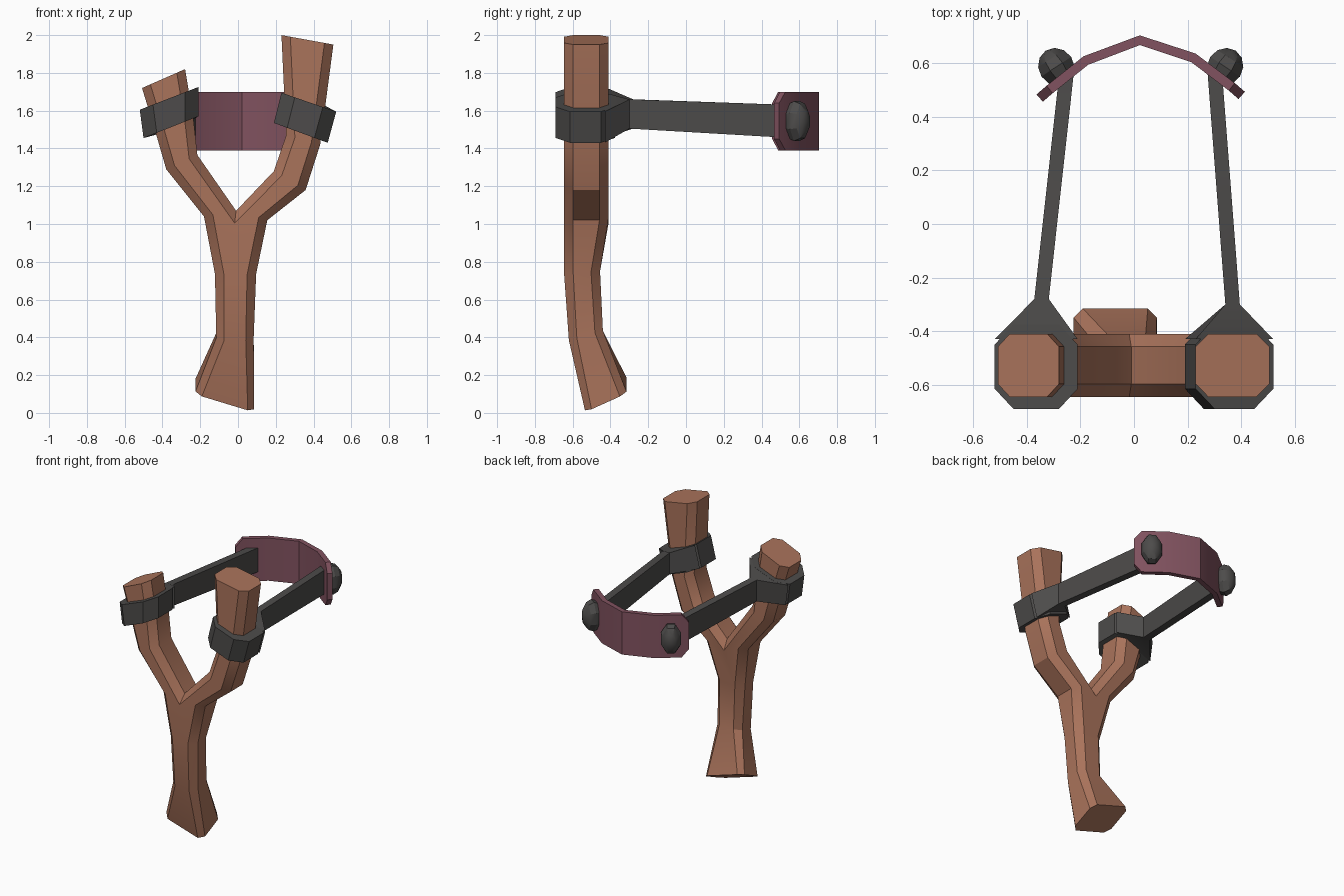
import bpy, bmesh, math
from mathutils import Vector, Matrix

if "Cube" in bpy.data.objects:
    bpy.data.objects.remove(bpy.data.objects["Cube"])


def material(name, rgb):
    m = bpy.data.materials.new(name)
    m.diffuse_color = (*rgb, 1)
    m.use_nodes = True
    m.node_tree.nodes["Principled BSDF"].inputs["Base Color"].default_value = m.diffuse_color
    return m


WOOD = material("brown wood", (0.40, 0.172, 0.105))
RUBBER = material("dark rubber", (0.074, 0.071, 0.069))
LEATHER = material("plum leather", (0.22, 0.085, 0.115))


def finish(name, bm, mat, angle=30):
    bmesh.ops.recalc_face_normals(bm, faces=bm.faces)
    me = bpy.data.meshes.new(name)
    bm.to_mesh(me)
    bm.free()
    ob = bpy.data.objects.new(name, me)
    bpy.context.collection.objects.link(ob)
    me.materials.append(mat)
    bpy.ops.object.select_all(action='DESELECT')
    ob.select_set(True)
    bpy.context.view_layer.objects.active = ob
    bpy.ops.object.shade_smooth_by_angle(angle=math.radians(angle))
    return ob


def ring(bm, L, R, y0, y1, c, slope=0.0):
    """Chamfered rectangle from L to R (x, z), between depths y0 and y1."""
    L, R = Vector(L), Vector(R)
    d = (R - L).normalized() * c
    ym = (y0 + y1) / 2
    pts = [(L + d, y0), (R - d, y0), (R, y0 + c), (R, y1 - c),
           (R - d, y1), (L + d, y1), (L, y1 - c), (L, y0 + c)]
    return [bm.verts.new((p.x, y, p.y + slope * (y - ym))) for p, y in pts]


def bridge(bm, rings):
    for a, b in zip(rings, rings[1:]):
        n = len(a)
        for i in range(n):
            j = (i + 1) % n
            bm.faces.new((a[i], a[j], b[j], b[i]))


# Forked wooden frame: handle rings, then two arms sharing the crotch points
bm = bmesh.new()
handle = [
    ring(bm, (-0.225, 0.147), (0.085, 0.053), -0.535, -0.315, 0.035, 0.45),
    ring(bm, (-0.115, 0.41), (0.083, 0.41), -0.62, -0.44, 0.042, 0.28),
    ring(bm, (-0.122, 0.74), (0.096, 0.74), -0.645, -0.455, 0.048, 0.1),
]
bridge(bm, handle)
bm.faces.new(handle[0])
Y0, Y1, C = -0.645, -0.41, 0.048
left = ring(bm, (-0.18, 1.04), (-0.01, 1.07), Y0, Y1, C)
right = ring(bm, (-0.01, 1.07), (0.155, 1.02), Y0, Y1, C)
# crotch vertices are shared by both arms
for li, ri in ((1, 0), (2, 7), (3, 6), (4, 5)):
    bm.verts.remove(right[ri])
    right[ri] = left[li]
for i in (1, 4):
    left[i].co.x, left[i].co.z = -0.018, 1.005
h = handle[-1]
for i, j in ((5, 6), (6, 7), (7, 0)):
    bm.faces.new((h[i], h[j], left[j], left[i]))
for i, j in ((1, 2), (2, 3), (3, 4)):
    bm.faces.new((h[i], h[j], right[j], right[i]))
bm.faces.new((h[0], h[1], right[1], left[1], left[0]))
bm.faces.new((h[4], h[5], left[5], left[4], right[4]))
arms = (
    (left, [((-0.38, 1.29), (-0.215, 1.365)), ((-0.435, 1.48), (-0.235, 1.55)),
            ((-0.508, 1.72), (-0.28, 1.82))]),
    (right, [((0.19, 1.28), (0.358, 1.18)), ((0.255, 1.47), (0.435, 1.42)),
             ((0.23, 2.0), (0.505, 1.95))]),
)
for start, secs in arms:
    rs = [start] + [ring(bm, a, b, Y0, Y1, C) for a, b in secs]
    bridge(bm, rs)
    bm.faces.new(rs[-1])
finish("wooden_fork", bm, WOOD)


def collar(name, bot, top):
    bm = bmesh.new()
    rs = [ring(bm, *bot, -0.69, -0.375, 0.075), ring(bm, *top, -0.69, -0.375, 0.075)]
    bridge(bm, rs)
    bm.faces.new(rs[0])
    bm.faces.new(rs[1])
    finish(name, bm, RUBBER)


def strap(name, bot, top, near, far):
    """Tapering neck behind the collar, then a flat band to the pouch."""
    bm = bmesh.new()
    secs = [[(p[0], -0.43, p[1]) for p in (*bot, top[1], top[0])]]
    for (x, y, z0, z1) in (near, far):
        w = 0.027
        secs.append([(x - w, y, z0), (x + w, y, z0), (x + w, y, z1), (x - w, y, z1)])
    rs = [[bm.verts.new(p) for p in s] for s in secs]
    bridge(bm, rs)
    bm.faces.new(rs[0])
    bm.faces.new(rs[-1])
    finish(name, bm, RUBBER)


sides = (
    ("left", ((-0.50, 1.455), (-0.21, 1.57)), ((-0.52, 1.605), (-0.21, 1.725)),
     (-0.345, -0.28, 1.505, 1.66), (-0.252, 0.56, 1.455, 1.63), -0.29),
    ("right", ((0.19, 1.535), (0.475, 1.43)), ((0.23, 1.695), (0.52, 1.595)),
     (0.368, -0.30, 1.505, 1.66), (0.302, 0.56, 1.455, 1.63), 0.34),
)
for side, bot, top, near, far, kx in sides:
    collar(side + "_collar", bot, top)
    strap(side + "_strap", bot, top, near, far)
    # Faceted knot outside the pouch, its pole facing outward
    bm = bmesh.new()
    bmesh.ops.create_uvsphere(bm, u_segments=8, v_segments=6, radius=0.072)
    out = Vector((math.copysign(0.55, kx), 0.83, 0)).to_track_quat('Z', 'Y')
    turn = Matrix.Rotation(math.radians(22.5), 4, 'Z')
    place = (Matrix.Translation((kx, 0.587, 1.545))
             @ Matrix.Diagonal((1, 1, 1.58, 1)) @ out.to_matrix().to_4x4() @ turn)
    bm.transform(place)
    finish(side + "_knot", bm, RUBBER)

# Leather pouch: bent ribbon with clipped end corners
bm = bmesh.new()
path = [(-0.352, 0.47, 0.095), (-0.315, 0.502, 0.155), (-0.18, 0.61, 0.155),
        (0.022, 0.686, 0.155), (0.222, 0.62, 0.155), (0.365, 0.512, 0.155),
        (0.402, 0.48, 0.095)]
rs = []
for i, (x, y, hh) in enumerate(path):
    a, b = path[max(i - 1, 0)], path[min(i + 1, len(path) - 1)]
    n = Vector((a[1] - b[1], b[0] - a[0], 0)).normalized() * 0.018
    p = Vector((x, y, 1.545))
    up = Vector((0, 0, hh))
    rs.append([bm.verts.new(q) for q in (p - n - up, p + n - up, p + n + up, p - n + up)])
bridge(bm, rs)
bm.faces.new(rs[0])
bm.faces.new(rs[-1])
finish("pouch", bm, LEATHER, 20)
